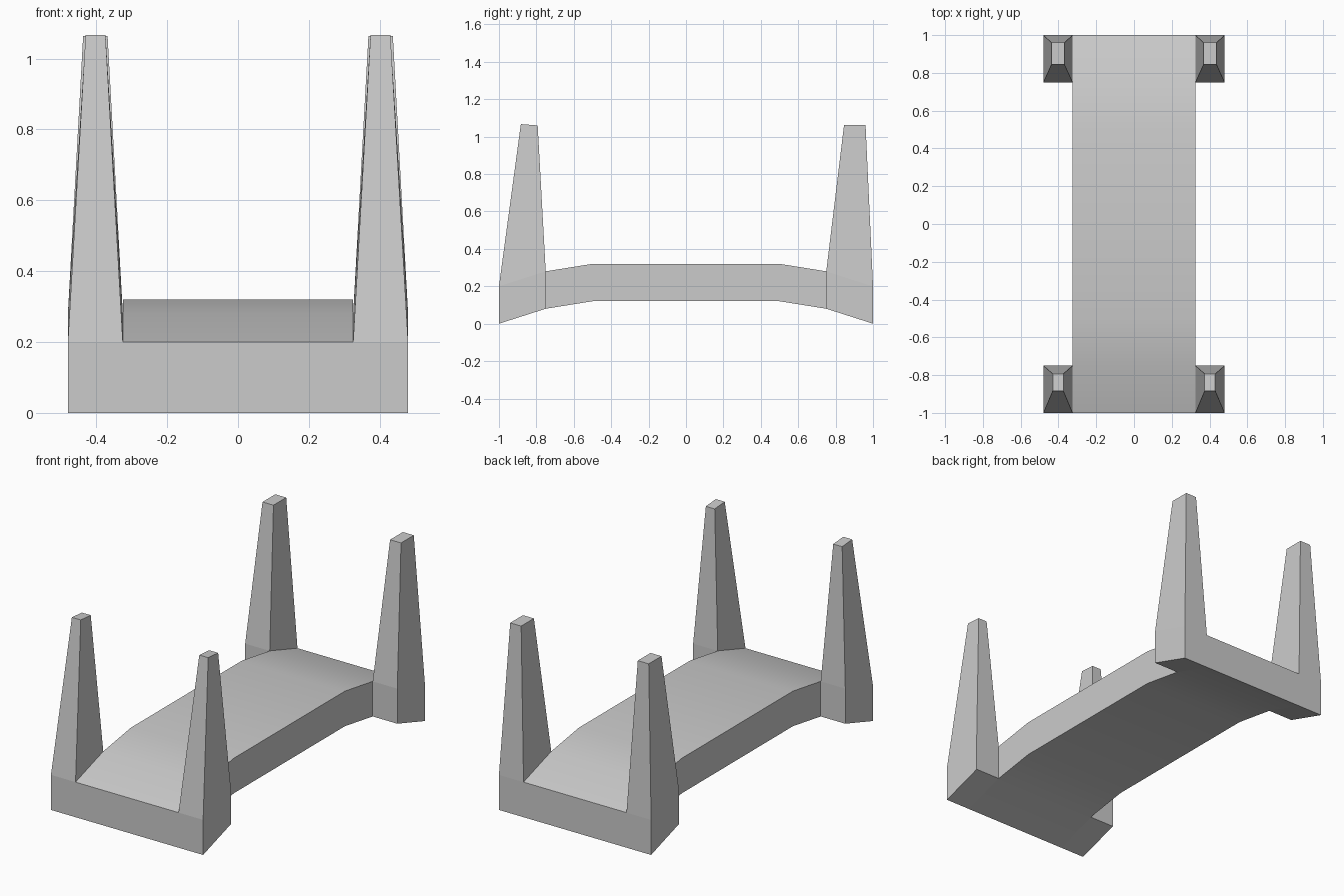
import bpy
import bmesh

if "Cube" in bpy.data.objects:
    bpy.data.objects.remove(bpy.data.objects["Cube"])

DECK_HALF = 0.325   # deck half width
OUTER = 0.48        # outer face of the posts
THICK = 0.20        # deck thickness


def make_object(name, bm):
    bmesh.ops.recalc_face_normals(bm, faces=bm.faces)
    mesh = bpy.data.meshes.new(name)
    bm.to_mesh(mesh)
    bm.free()
    obj = bpy.data.objects.new(name, mesh)
    bpy.context.collection.objects.link(obj)
    return obj


def loft(name, rings):
    """Join equal-length closed rings of points and cap both ends."""
    bm = bmesh.new()
    loops = [[bm.verts.new(p) for p in ring] for ring in rings]
    for a, b in zip(loops, loops[1:]):
        for i in range(len(a)):
            j = (i + 1) % len(a)
            bm.faces.new((a[i], a[j], b[j], b[i]))
    bm.faces.new(loops[0])
    bm.faces.new(loops[-1])
    return make_object(name, bm)


# Arched deck: side profile swept across x
under = [(-1, 0), (-0.75, 0.08), (-0.5, 0.12), (0.5, 0.12), (0.75, 0.08), (1, 0)]
profile = under + [(y, z + THICK) for y, z in reversed(under)]
deck = loft("bridge_deck", [[(x, y, z) for y, z in profile] for x in (-DECK_HALF, DECK_HALF)])
bpy.context.view_layer.objects.active = deck
deck.select_set(True)
bpy.ops.object.shade_smooth_by_angle()
deck.select_set(False)


def ring(side, x0, x1, y0, z0, y1, z1):
    """Quad with its own height at each y end."""
    return [(side * x0, y0, z0), (side * x1, y0, z0), (side * x1, y1, z1), (side * x0, y1, z1)]


# Corner posts: sloped foot following the deck, then a tapered shaft
def post(name, side, end, top):
    foot = ring(side, DECK_HALF, OUTER, end, 0, end * 0.75, 0.08)
    collar = ring(side, DECK_HALF, OUTER, end, THICK, end * 0.75, 0.08 + THICK)
    return loft(name, [foot, collar, ring(side, *top)])


for side, label in ((-1, "left"), (1, "right")):
    post(f"front_{label}_post", side, -1, (0.374, 0.43, -0.883, 1.067, -0.793, 1.06))
    post(f"back_{label}_post", side, 1, (0.368, 0.437, 0.96, 1.063, 0.845, 1.063))
